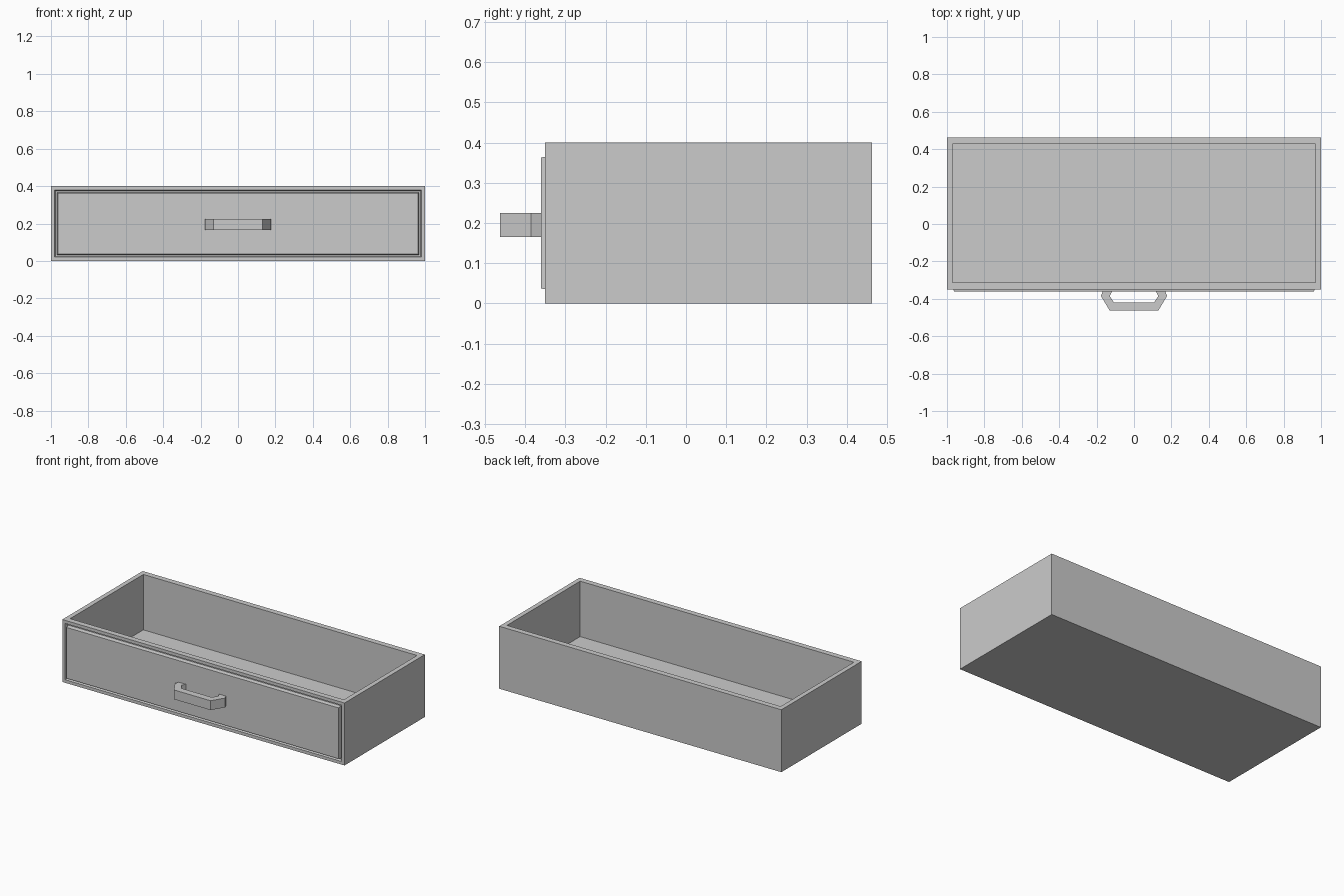
import bpy
import bmesh

cube = bpy.data.objects.get("Cube")
if cube:
    bpy.data.objects.remove(cube, do_unlink=True)

# Single plain grey
grey = bpy.data.materials.new("plain grey")
grey.use_nodes = True
GREY = (0.6, 0.6, 0.6, 1)
grey.diffuse_color = GREY
grey.node_tree.nodes["Principled BSDF"].inputs["Base Color"].default_value = GREY


def finish(bm, name):
    bmesh.ops.recalc_face_normals(bm, faces=bm.faces)
    mesh = bpy.data.meshes.new(name)
    bm.to_mesh(mesh)
    bm.free()
    mesh.materials.append(grey)
    obj = bpy.data.objects.new(name, mesh)
    bpy.context.collection.objects.link(obj)
    return obj


def face_towards(bm, axis, sign):
    return max(bm.faces, key=lambda f: f.normal[axis] * sign)


def inset(bm, face, margin, offset):
    """Inset a face, then shift it along its normal."""
    bmesh.ops.inset_region(bm, faces=[face], thickness=margin, use_even_offset=True)
    shift = face.normal * offset
    bmesh.ops.translate(bm, verts=face.verts, vec=shift)


# Drawer box: block with open tray on top and framed panel on the front
bm = bmesh.new()
bmesh.ops.create_cube(bm, size=1)
FRONT, BACK, HEIGHT = -0.35, 0.463, 0.4
for v in bm.verts:
    v.co.x *= 2
    v.co.y = BACK if v.co.y > 0 else FRONT
    v.co.z = HEIGHT if v.co.z > 0 else 0
bm.normal_update()

top = face_towards(bm, 2, 1)
front = face_towards(bm, 1, -1)

# Tray hollow
inset(bm, top, 0.036, 0)
for v in top.verts:
    v.co.x *= 0.97 / abs(v.co.x)
inset(bm, top, 0, -0.355)

# Front rim, groove and raised panel
inset(bm, front, 0.02, 0)
inset(bm, front, 0.005, -0.015)
inset(bm, front, 0.008, 0)
inset(bm, front, 0.004, 0.025)
finish(bm, "drawer_box")

# Handle: bent bar profile, mirrored and extruded upward
outer = [(0.165, -0.355), (0.177, -0.385), (0.13, -0.463)]
inner = [(0.107, -0.42), (0.13, -0.385), (0.115, -0.355)]
half = list(zip(outer, reversed(inner)))
bars = half + [((-a[0], a[1]), (-b[0], b[1])) for a, b in reversed(half)]
bm = bmesh.new()
rails = [[bm.verts.new((*p, 0.165)) for p in pair] for pair in bars]
faces = [bm.faces.new((a[0], b[0], b[1], a[1])) for a, b in zip(rails, rails[1:])]
extruded = bmesh.ops.extrude_face_region(bm, geom=faces, use_keep_orig=True)["geom"]
bmesh.ops.translate(bm, vec=(0, 0, 0.06),
                    verts=[g for g in extruded if isinstance(g, bmesh.types.BMVert)])
finish(bm, "handle")
